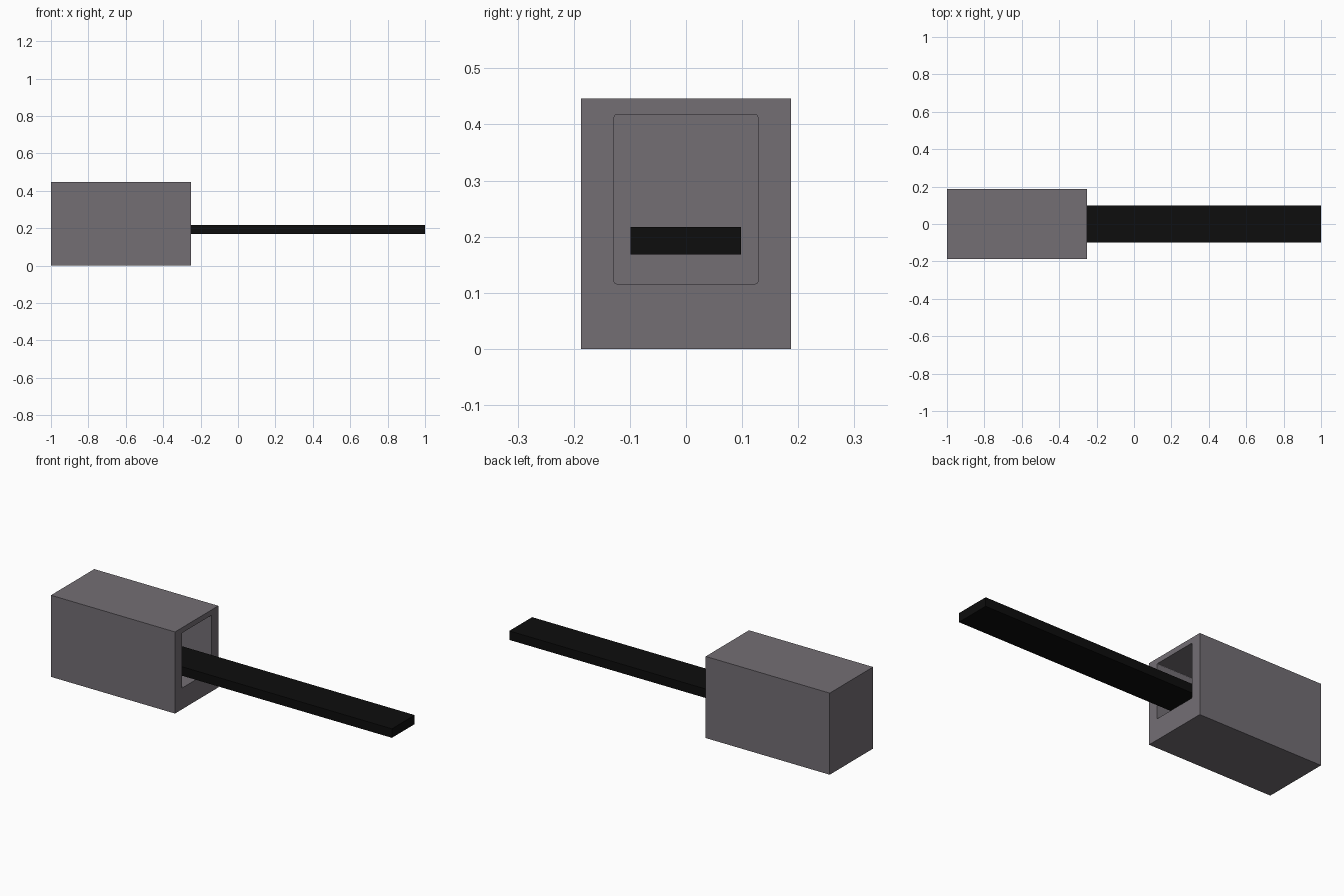
import bpy
import bmesh
from mathutils import Matrix, Vector

if "Cube" in bpy.data.objects:
    bpy.data.objects.remove(bpy.data.objects["Cube"], do_unlink=True)


def make_material(name, colour):
    mat = bpy.data.materials.new(name)
    mat.use_nodes = True
    mat.diffuse_color = colour
    mat.node_tree.nodes["Principled BSDF"].inputs["Base Color"].default_value = colour
    return mat


def make_box(name, low, high, mat, corner_radius=0):
    """Box between two corners; its edges along x can be rounded."""
    low, high = Vector(low), Vector(high)
    bm = bmesh.new()
    bmesh.ops.create_cube(bm, size=1, matrix=Matrix.LocRotScale(
        (low + high) / 2, None, high - low))
    if corner_radius:
        long_edges = [e for e in bm.edges
                      if abs(e.verts[0].co.x - e.verts[1].co.x) > 0.01]
        bmesh.ops.bevel(bm, geom=long_edges, offset=corner_radius,
                        segments=3, profile=0.5, affect='EDGES')
    mesh = bpy.data.meshes.new(name)
    bm.to_mesh(mesh)
    bm.free()
    mesh.materials.append(mat)
    obj = bpy.data.objects.new(name, mesh)
    bpy.context.collection.objects.link(obj)
    return obj


grey = make_material("warm grey", (0.172, 0.156, 0.175, 1))
black = make_material("black", (0.004, 0.004, 0.004, 1))

# Block housing, closed at the far end
housing = make_box("housing", (-1, -0.187, 0), (-0.25, 0.187, 0.446), grey)

# Rounded socket hollowed out of the open end
cutter = make_box("socket_cutter", (-0.94, -0.128, 0.116), (-0.2, 0.128, 0.417),
                  grey, corner_radius=0.004)
cut = housing.modifiers.new("socket", 'BOOLEAN')
cut.operation = 'DIFFERENCE'
cut.solver = 'EXACT'
cut.object = cutter
bpy.context.view_layer.objects.active = housing
bpy.ops.object.modifier_apply(modifier=cut.name)
bpy.data.objects.remove(cutter, do_unlink=True)

# Flat bar running from the back of the socket out through the opening
make_box("bar", (-0.94, -0.099, 0.168), (1, 0.098, 0.217), black)
